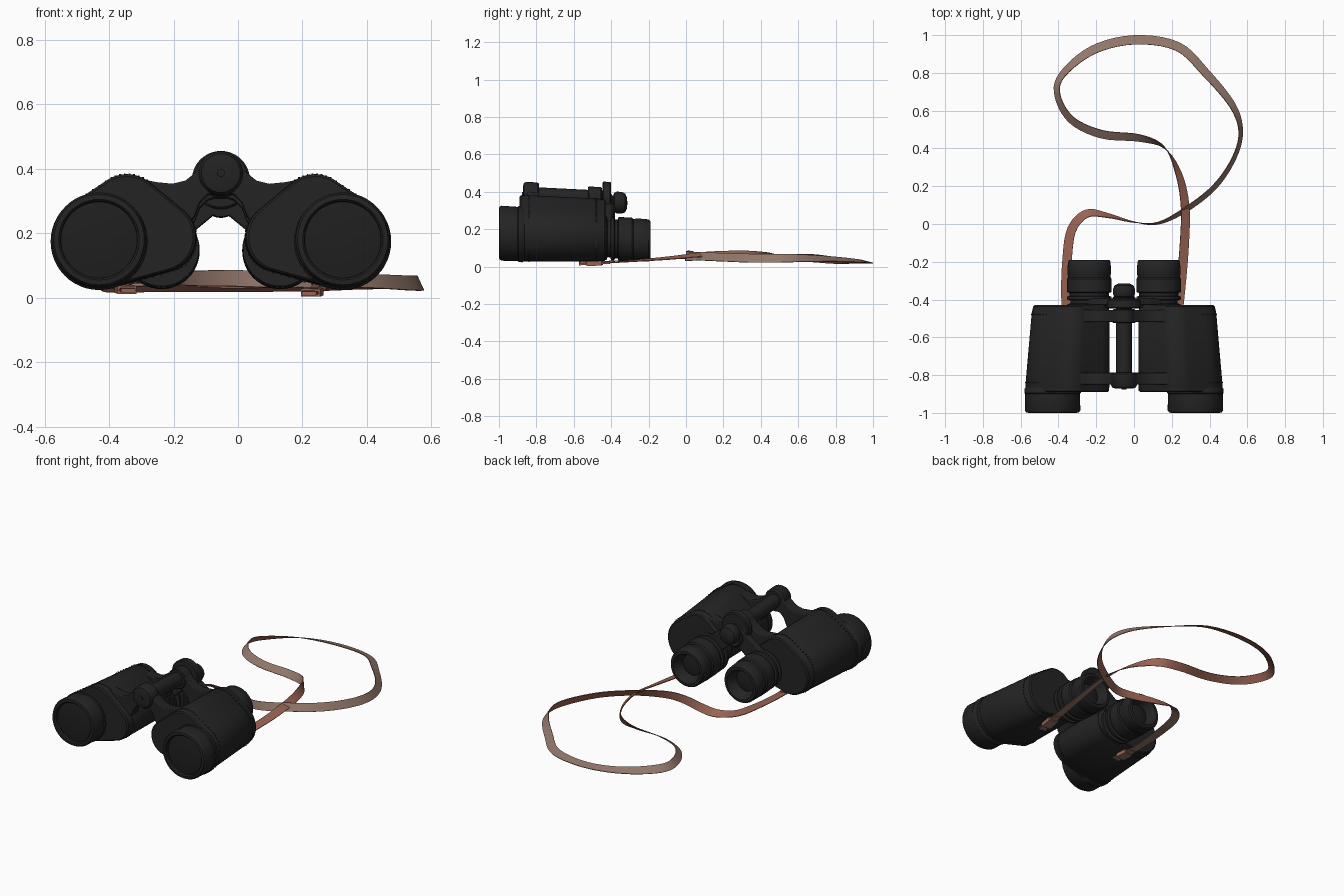
import bpy
import bmesh
import math
from mathutils import Vector
from mathutils.geometry import convex_hull_2d

cube = bpy.data.objects.get("Cube")
if cube:
    bpy.data.objects.remove(cube, do_unlink=True)

AXIS_X = -0.053       # centre line of the binoculars
HINGE_Z = 0.39
LENS_X, LENS_Z = 0.378, 0.177
EYE_X = 0.184


def material(name, colour, roughness):
    mat = bpy.data.materials.new(name)
    mat.use_nodes = True
    mat.diffuse_color = (*colour, 1)
    shader = mat.node_tree.nodes["Principled BSDF"]
    shader.inputs["Base Color"].default_value = (*colour, 1)
    shader.inputs["Roughness"].default_value = roughness
    return mat


black = material("black casing", (0.017, 0.017, 0.017), 0.6)
glass = material("dark glass", (0.014, 0.014, 0.015), 0.4)
leather = material("red brown leather", (0.32, 0.125, 0.085), 0.7)
suede = material("taupe strap lining", (0.29, 0.185, 0.145), 0.8)

parts = []


def finish(name, bm, mats, tilted):
    """Turn a bmesh into an object; tilted parts sink a little to the rear."""
    bmesh.ops.recalc_face_normals(bm, faces=bm.faces)
    if tilted:
        for v in bm.verts:
            v.co.x += AXIS_X
            v.co.z -= 0.05 * (v.co.y + 0.95)
    mesh = bpy.data.meshes.new(name)
    bm.to_mesh(mesh)
    bm.free()
    for mat in mats:
        mesh.materials.append(mat)
    obj = bpy.data.objects.new(name, mesh)
    bpy.context.collection.objects.link(obj)
    parts.append(obj)
    return obj


def loft(name, rings, mats=(black,), tilted=True, face_mats=None):
    """Skin a list of equal point rings and cap both ends."""
    bm = bmesh.new()
    rows = [[bm.verts.new(p) for p in ring] for ring in rings]
    n = len(rows[0])
    for a, b in zip(rows, rows[1:]):
        for j in range(n):
            k = (j + 1) % n
            face = bm.faces.new((a[j], a[k], b[k], b[j]))
            if face_mats:
                face.material_index = face_mats[j]
    bm.faces.new(rows[0])
    bm.faces.new(rows[-1])
    return finish(name, bm, mats, tilted)


def circle(x, z, r, n=48):
    return [(x + r * math.cos(i * math.tau / n), z + r * math.sin(i * math.tau / n))
            for i in range(n)]


def lathe(name, x, z, profile, mat=black):
    """Revolve (radius, y) pairs about an axis along y."""
    return loft(name, [[(px, y, pz) for px, pz in circle(x, z, r)] for r, y in profile], (mat,))


def plate(name, outline, y0, y1):
    """Extrude an x-z outline along y with softened edges."""
    obj = loft(name, [[(x, y, z) for x, z in outline] for y in (y0, y1)])
    bevel = obj.modifiers.new("soft edge", "BEVEL")
    bevel.width = 0.005
    bevel.segments = 2
    bevel.limit_method = "ANGLE"
    return obj


def hull(circles):
    pts = [p for c in circles for p in circle(*c)]
    return [pts[i] for i in convex_hull_2d([Vector(p) for p in pts])]


# Prism housing section: objective lobe, upper bump and inner lobe
HOUSING = hull([(LENS_X, LENS_Z, 0.147), (0.293, 0.275, 0.112), (EYE_X, 0.19, 0.108)])
FRONT, REAR = -0.89, -0.43


def housing_ring(y, grow, side):
    t = (y - FRONT) / (REAR - FRONT)
    ring = []
    for x, z in HOUSING:
        x, z = 0.28 + (x - 0.28) * grow, 0.21 + (z - 0.21) * grow
        x = 0.08 + (x - 0.08) * (1 - 0.09 * t)
        z += 0.025 * t * (HINGE_Z - z) / 0.36
        ring.append(Vector((side * x, y, z)))
    return ring


def stitches(name, y, side):
    """Small raised stitches spaced round the housing."""
    bm = bmesh.new()
    ring = housing_ring(y, 1.0, side)
    for a, b in zip(ring, ring[1:] + ring[:1]):
        count = max(1, round((b - a).length / 0.025))
        for i in range(count):
            pos = a.lerp(b, (i + 0.5) / count)
            cube = bmesh.ops.create_cube(bm, size=0.006)
            bmesh.ops.translate(bm, verts=cube["verts"], vec=pos)
    finish(name, bm, (black,), True)


for side, label in ((-1, "right"), (1, "left")):
    # Housing with slightly proud end covers
    sections = [(FRONT, 0.95), (-0.883, 0.99), (-0.865, 0.99), (-0.86, 1.0),
                (-0.46, 1.0), (-0.455, 0.985), (-0.437, 0.985), (REAR, 0.95)]
    loft(label + "_housing", [housing_ring(y, g, side) for y, g in sections])
    for where, y in (("front", -0.84), ("rear", -0.48)):
        stitches(f"{label}_{where}_stitches", y, side)

    # Objective barrel with rim and recessed lens
    x = side * LENS_X
    lathe(label + "_objective_barrel", x, LENS_Z,
          [(0.14, -0.86), (0.15, -0.875), (0.15, -0.895), (0.145, -0.9), (0.147, -0.985),
           (0.14, -0.998), (0.125, -1.0), (0.119, -0.993), (0.118, -0.975)])
    lathe(label + "_objective_lens", x, LENS_Z,
          [(0.119, -0.972), (0.118, -0.978), (0.08, -0.984), (0.03, -0.986)], glass)

    # Eyepiece tube, stepped rings, cup and lens
    x = side * EYE_X
    lathe(label + "_eyepiece", x, LENS_Z,
          [(0.116, -0.44), (0.116, -0.425), (0.1, -0.42), (0.1, -0.405), (0.117, -0.4),
           (0.117, -0.385), (0.104, -0.38), (0.104, -0.365), (0.118, -0.36), (0.118, -0.29),
           (0.112, -0.282), (0.112, -0.272), (0.116, -0.265), (0.113, -0.2), (0.106, -0.191),
           (0.09, -0.19), (0.082, -0.2), (0.062, -0.25)])
    lathe(label + "_eyepiece_lens", x, LENS_Z,
          [(0.066, -0.255), (0.064, -0.248), (0.04, -0.242), (0.01, -0.24)], glass)

    # Curved hinge arms joining housing and centre tube
    arm = [(0.26, 0.375), (0.2, 0.363), (0.15, 0.358), (0.11, 0.368), (0.07, 0.4),
           (0.03, 0.44), (0.0, 0.44), (0.0, 0.335), (0.04, 0.325), (0.065, 0.3),
           (0.08, 0.26), (0.12, 0.2), (0.22, 0.25)]
    arm = [(side * px, pz) for px, pz in arm]
    plate(label + "_front_hinge_arm", arm, -0.85, -0.785)
    plate(label + "_rear_hinge_arm", arm, -0.52, -0.455)

    # Bridge from the focus shaft to the eyepiece
    bridge = hull([(0, 0.365, 0.05, 24), (x, 0.22, 0.055, 24)])
    plate(label + "_eyepiece_bridge", bridge, -0.43, -0.395)

# Centre hinge tube, hubs and focus wheel
lathe("hinge_tube", 0, HINGE_Z, [(0.042, -0.86), (0.042, -0.42)])
lathe("front_hub", 0, HINGE_Z,
      [(0.01, -0.872), (0.04, -0.872), (0.06, -0.867), (0.068, -0.855), (0.068, -0.795),
       (0.06, -0.785)])
lathe("hub_screw", 0, HINGE_Z, [(0.012, -0.877), (0.012, -0.865)])
lathe("rear_hub", 0, HINGE_Z, [(0.055, -0.525), (0.06, -0.52), (0.06, -0.455), (0.055, -0.45)])
lathe("focus_wheel", 0, HINGE_Z,
      [(0.084, -0.447), (0.09, -0.441), (0.09, -0.406), (0.084, -0.4)])
lathe("focus_shaft", 0, 0.372, [(0.035, -0.41), (0.035, -0.37)])
lathe("rear_knob", 0, 0.372,
      [(0.035, -0.39), (0.052, -0.383), (0.058, -0.37), (0.058, -0.345), (0.05, -0.325),
       (0.03, -0.316), (0.01, -0.314)])
lathe("lower_bridge_boss", 0, 0.335, [(0.058, -0.43), (0.06, -0.42), (0.06, -0.39), (0.05, -0.38)])

# Strap path: x, y, z and twist
PATH = [(-0.34, -0.57, 0.022, 0), (-0.36, -0.4, 0.03, 0), (-0.355, -0.2, 0.04, -0.1),
        (-0.33, -0.03, 0.05, -0.3), (-0.25, 0.055, 0.06, -0.6), (-0.14, 0.045, 0.06, -1.1),
        (0, 0.01, 0.06, -1.5), (0.13, 0.005, 0.055, -1.8), (0.28, 0.08, 0.055, -2.1),
        (0.43, 0.2, 0.05, -2.1), (0.53, 0.35, 0.045, -2), (0.565, 0.49, 0.045, -2),
        (0.52, 0.63, 0.045, -2.3), (0.38, 0.8, 0.04, -2.6), (0.23, 0.94, 0.03, -2.8),
        (0, 0.975, 0.025, -2.9), (-0.22, 0.92, 0.03, -2.7), (-0.38, 0.79, 0.035, -2.3),
        (-0.405, 0.68, 0.045, -2.2), (-0.33, 0.55, 0.05, -2.4), (-0.17, 0.475, 0.05, -2.6),
        (0.03, 0.455, 0.05, -2.4), (0.16, 0.405, 0.055, -1.7), (0.235, 0.27, 0.065, -0.9),
        (0.27, 0.1, 0.065, -0.5), (0.267, -0.1, 0.045, -0.3), (0.245, -0.36, 0.025, -0.1),
        (0.22, -0.57, 0.013, 0)]


def smooth_path(points, steps=5):
    pts = [Vector(p) for p in points]
    pts = [pts[0] * 2 - pts[1]] + pts + [pts[-1] * 2 - pts[-2]]
    result = []
    for a, b, c, d in zip(pts, pts[1:], pts[2:], pts[3:]):
        for s in range(steps):
            t = s / steps
            result.append(b + (c - a) * (t / 2) + (a * 2 - b * 5 + c * 4 - d) * (t * t / 2)
                          + (b * 3 - a - c * 3 + d) * (t ** 3 / 2))
    return result + [pts[-2]]


def ribbon(name, path, half_width, half_thick):
    """Twisting band with leather on one face and lining on the other."""
    rings = []
    for i, p in enumerate(path):
        along = path[min(i + 1, len(path) - 1)] - path[max(i - 1, 0)]
        along = Vector((along.x, along.y, 0)).normalized()
        up = Vector((0, 0, 1))
        across = up.cross(along) * math.cos(p.w) + up * math.sin(p.w)
        w, h = across * half_width, along.cross(across) * half_thick
        rings.append([p.xyz + w + h, p.xyz - w + h, p.xyz - w - h, p.xyz + w - h])
    return loft(name, rings, (leather, suede), False, (0, 0, 1, 0))


strap = smooth_path(PATH)
ribbon("strap", strap, 0.025, 0.002)

# Folded strap ends and their keeper loops
for label, tail in (("right", strap[:5]), ("left", strap[-5:])):
    ribbon(label + "_strap_fold", tail, 0.022, 0.006)
    ribbon(label + "_strap_keeper", tail[1:4], 0.03, 0.012)

# Smooth shading with crisp edges
bpy.ops.object.select_all(action="DESELECT")
for obj in parts:
    obj.select_set(True)
bpy.context.view_layer.objects.active = parts[0]
bpy.ops.object.shade_smooth_by_angle(angle=math.radians(35))
